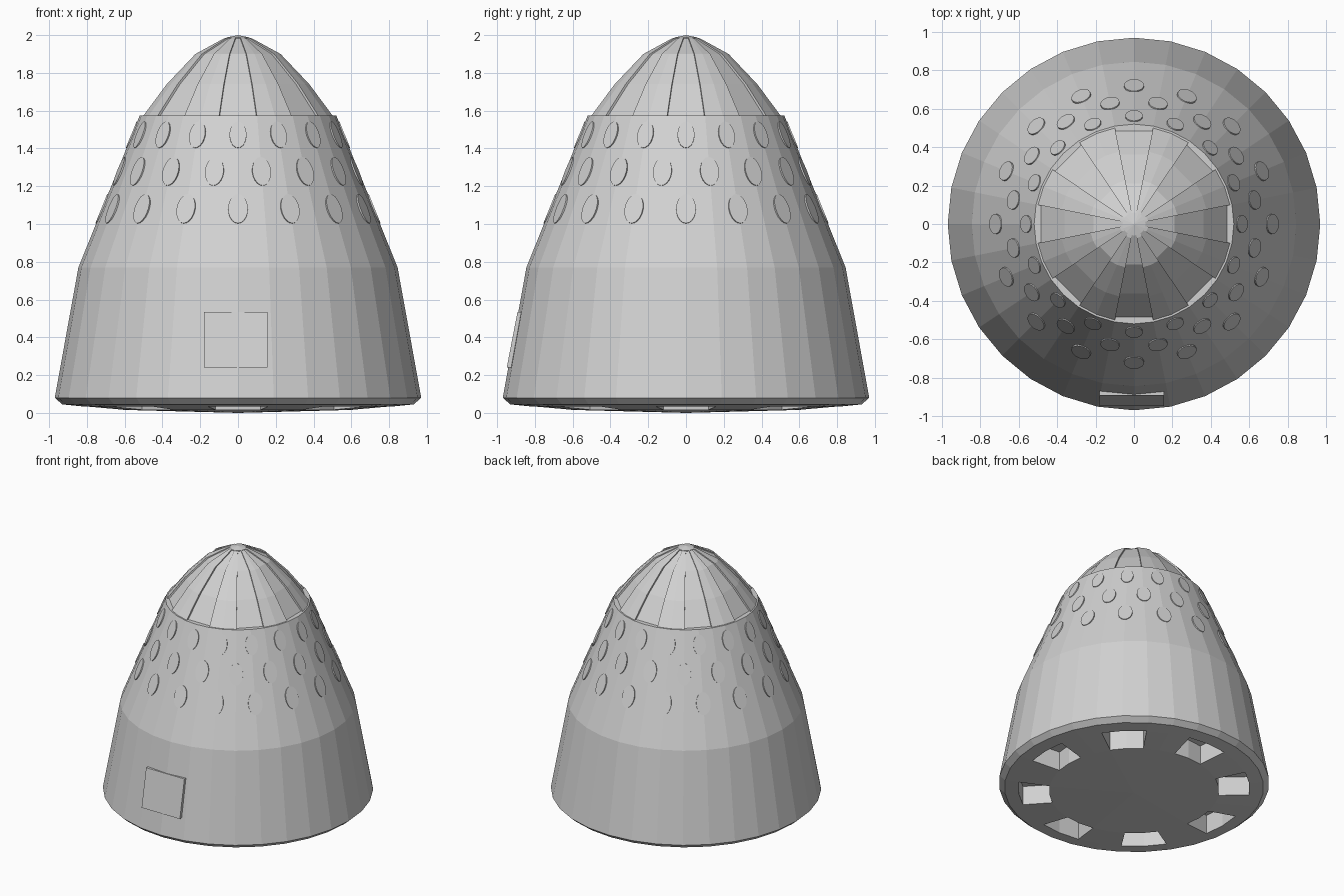
import bpy, bmesh, math
from mathutils import Matrix, Vector

if "Cube" in bpy.data.objects:
    bpy.data.objects.remove(bpy.data.objects["Cube"])

grey = bpy.data.materials.new("light grey")
grey.diffuse_color = (0.64, 0.64, 0.64, 1)
grey.use_nodes = True
grey.node_tree.nodes["Principled BSDF"].inputs["Base Color"].default_value = grey.diffuse_color


def finish(bm, name):
    bmesh.ops.recalc_face_normals(bm, faces=bm.faces)
    me = bpy.data.meshes.new(name)
    bm.to_mesh(me)
    bm.free()
    me.materials.append(grey)
    ob = bpy.data.objects.new(name, me)
    bpy.context.collection.objects.link(ob)
    return ob


def lathe(profile, spokes, z_bottom, z_top):
    """Skin rings of (radius, z); spokes are (angle in degrees, inward offset)."""
    bm = bmesh.new()
    rings = []
    for r, z in profile:
        rings.append([bm.verts.new(((r - d) * math.cos(math.radians(a)),
                                    (r - d) * math.sin(math.radians(a)), z))
                      for a, d in spokes])
    n = len(spokes)
    for lo, hi in zip(rings, rings[1:]):
        for i in range(n):
            j = (i + 1) % n
            bm.faces.new((lo[i], lo[j], hi[j], hi[i]))
    for ring, z in ((rings[0], z_bottom), (rings[-1], z_top)):
        tip = bm.verts.new((0, 0, z))
        for i in range(n):
            bm.faces.new((ring[i], ring[(i + 1) % n], tip))
    return bm


# Hull with shallow domed base, chamfered rim and tapering wall
STEP = 360 / 32
hull_profile = [(0.61, 0.016), (0.83, 0.035), (0.93, 0.045), (0.97, 0.08),
                (0.845, 0.77), (0.52, 1.575)]
bm = lathe(hull_profile, [(i * STEP, 0) for i in range(32)], 0.0, 1.575)

# Eight wedge pockets sunk into the base
pockets = []
for f in bm.faces:
    c = f.calc_center_median()
    r = math.hypot(c.x, c.y)
    off = (math.degrees(math.atan2(c.y, c.x)) + 22.5) % 45 - 22.5
    if c.z < 0.034 and 0.61 < r < 0.83 and abs(off) < STEP and len(f.verts) == 4:
        pockets.append(f)
out = bmesh.ops.extrude_face_region(bm, geom=pockets)
bmesh.ops.translate(bm, vec=(0, 0, 0.15),
                    verts=[v for v in out["geom"] if isinstance(v, bmesh.types.BMVert)])
left = [f for f in pockets if f.is_valid]
if left:
    bmesh.ops.delete(bm, geom=left, context='FACES_ONLY')
finish(bm, "hull")

# Nose cone with eight recessed flat panels
spokes = []
for k in range(8):
    a = 45 * k
    spokes += [(a - STEP, 0), (a - STEP, 0.016), (a + STEP, 0.016),
               (a + STEP, 0), (a + 2 * STEP, 0)]
bm = lathe([(0.512, 1.572), (0.385, 1.74), (0.23, 1.9), (0.075, 1.983)],
           spokes, 1.572, 2.0)
finish(bm, "nose_cone")

# Small cap over the tip of the nose
finish(lathe([(0.06, 1.975), (0.06, 1.988)], [(i * STEP * 2, 0) for i in range(16)],
             1.975, 2.0), "nose_cap")

# Three staggered rows of oval studs lying on the wall
slope = math.atan2(0.845 - 0.52, 1.575 - 0.77)
bm = bmesh.new()
for z, half_w, half_h, start in ((1.08, 0.052, 0.083, 0),
                                 (1.278, 0.05, 0.081, STEP),
                                 (1.472, 0.045, 0.075, 0)):
    r = 0.845 - (z - 0.77) * math.tan(slope)
    for k in range(16):
        a = math.radians(start + 22.5 * k)
        m = (Matrix.Rotation(a, 4, 'Z') @ Matrix.Translation((r, 0, z))
             @ Matrix.Rotation(math.pi / 2 - slope, 4, 'Y')
             @ Matrix.Translation((0, 0, -0.008))
             @ Matrix.Diagonal((half_h, half_w, 1, 1)))
        bmesh.ops.create_cone(bm, cap_ends=True, segments=20, radius1=1,
                              radius2=1, depth=0.024, matrix=m)
finish(bm, "wall_studs")

# Hatch plate tilted with the lower wall on the front
bm = bmesh.new()
bmesh.ops.create_cube(bm, size=1)
for v in bm.verts:
    top, outer = v.co.z > 0, v.co.y < 0
    v.co = Vector((0.155 if v.co.x > 0 else -0.18,
                   (-0.892 if top else -0.949) + (0 if outer else 0.03),
                   0.535 if top else 0.24))
finish(bm, "front_hatch")
